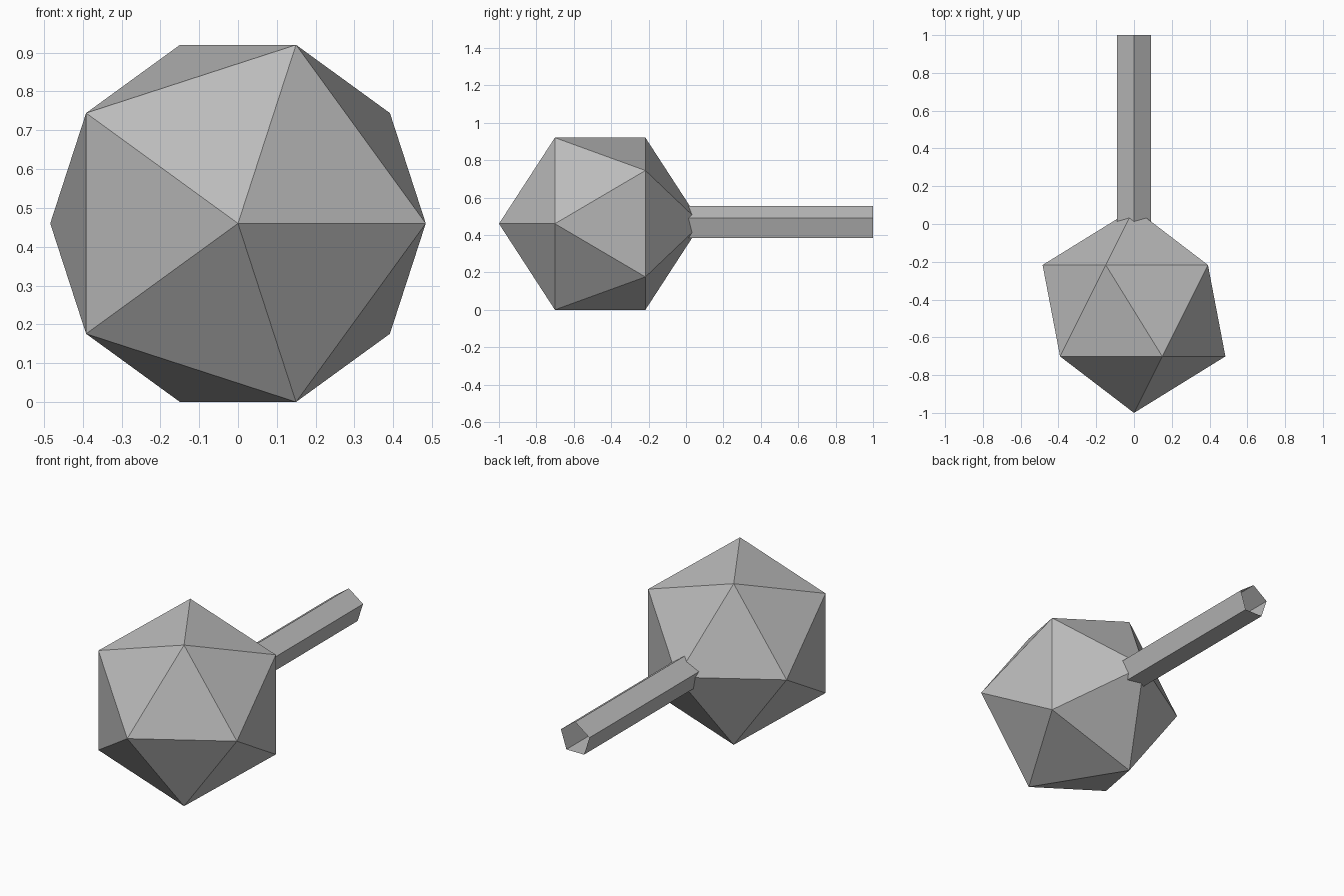
import bpy, bmesh
from math import sin, cos, pi, sqrt

if "Cube" in bpy.data.objects:
    bpy.data.objects.remove(bpy.data.objects["Cube"])

grey = bpy.data.materials.new("grey")
grey.diffuse_color = (0.5, 0.5, 0.5, 1)
grey.use_nodes = True
grey.node_tree.nodes["Principled BSDF"].inputs["Base Color"].default_value = grey.diffuse_color

CZ = 0.46                 # height of the shared axis
R = 0.541                 # head circumradius
HEAD_Y = -1 + R           # head centre


def ring(bm, y, radius, start):
    """Five vertices around the lengthwise axis."""
    return [bm.verts.new((radius * cos(start + i * 2 * pi / 5), y,
                          CZ + radius * sin(start + i * 2 * pi / 5)))
            for i in range(5)]


def finish(bm, name):
    mesh = bpy.data.meshes.new(name)
    bm.to_mesh(mesh)
    bm.free()
    mesh.materials.append(grey)
    bpy.context.collection.objects.link(bpy.data.objects.new(name, mesh))


# Head: icosahedron with its poles along y
bm = bmesh.new()
dy, rr = R / sqrt(5), 2 * R / sqrt(5)
front = bm.verts.new((0, HEAD_Y - R, CZ))
back = bm.verts.new((0, HEAD_Y + R, CZ))
a = ring(bm, HEAD_Y - dy, rr, 0)
b = ring(bm, HEAD_Y + dy, rr, pi / 5)
for i in range(5):
    j = (i + 1) % 5
    bm.faces.new((front, a[i], a[j]))
    bm.faces.new((a[i], b[i], a[j]))
    bm.faces.new((a[j], b[i], b[j]))
    bm.faces.new((back, b[j], b[i]))
bmesh.ops.recalc_face_normals(bm, faces=bm.faces)
finish(bm, "head")

# Handle: open five-sided tube
bm = bmesh.new()
a = ring(bm, 0.0, 0.095, pi / 2)
b = ring(bm, 1.0, 0.095, pi / 2)
for i in range(5):
    j = (i + 1) % 5
    bm.faces.new((a[i], b[i], b[j], a[j]))
finish(bm, "handle")
